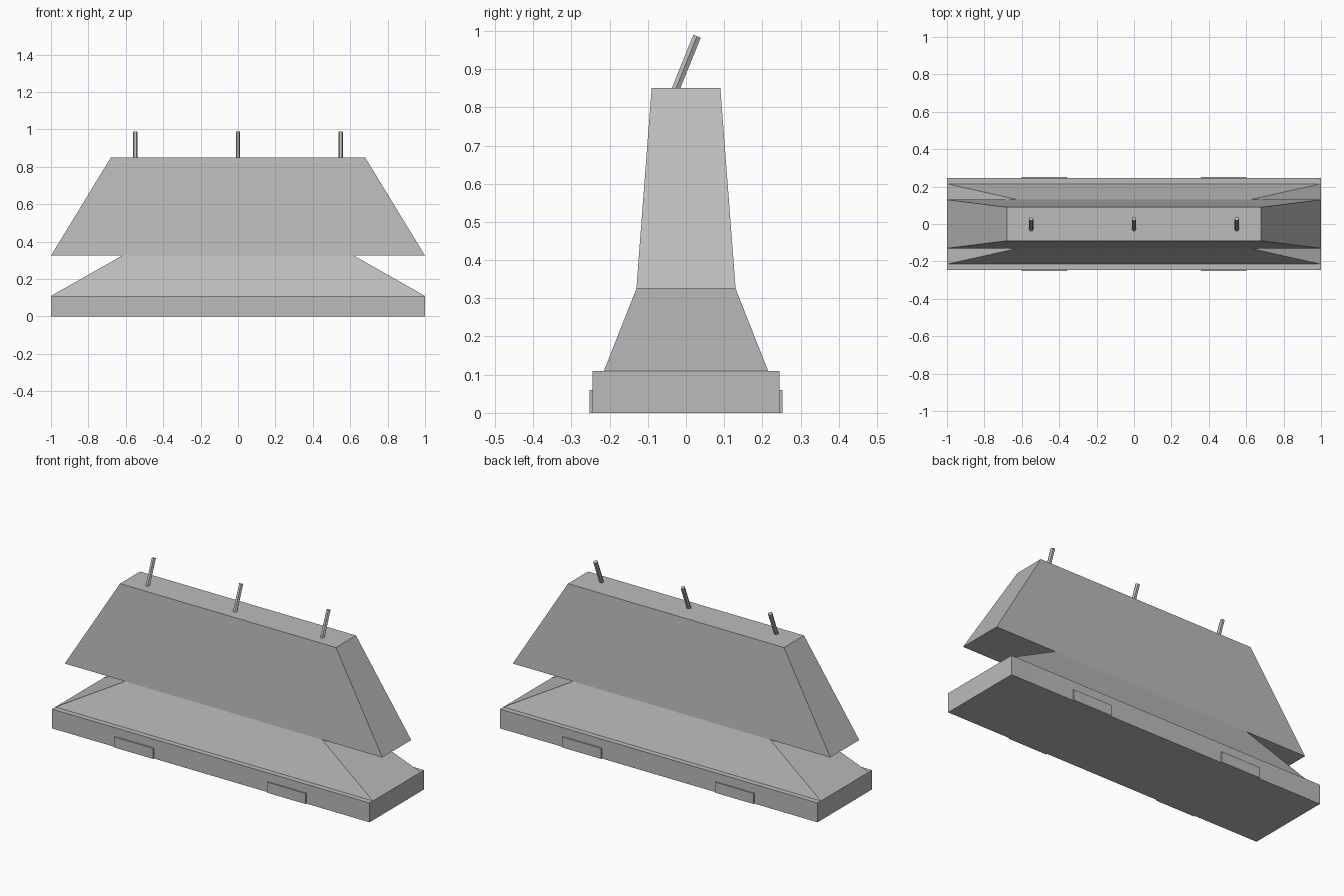
import bpy
import bmesh
from math import radians
from mathutils import Matrix, Vector

cube = bpy.data.objects.get("Cube")
if cube:
    bpy.data.objects.remove(cube, do_unlink=True)

# One flat concrete grey
grey = bpy.data.materials.new("concrete_grey")
grey.use_nodes = True
grey.diffuse_color = (0.5, 0.5, 0.5, 1)
grey.node_tree.nodes["Principled BSDF"].inputs["Base Color"].default_value = (0.5, 0.5, 0.5, 1)


def finish(name, bm):
    mesh = bpy.data.meshes.new(name)
    bmesh.ops.recalc_face_normals(bm, faces=bm.faces)
    bm.to_mesh(mesh)
    bm.free()
    mesh.materials.append(grey)
    obj = bpy.data.objects.new(name, mesh)
    bpy.context.collection.objects.link(obj)
    return obj


def tapered_block(name, z0, z1, bottom, top, centre=(0, 0)):
    """Block whose half sizes (x, y) differ between bottom and top."""
    bm = bmesh.new()
    bmesh.ops.create_cube(bm, size=2)
    for v in bm.verts:
        half, z = (top, z1) if v.co.z > 0 else (bottom, z0)
        v.co = (centre[0] + v.co.x * half[0], centre[1] + v.co.y * half[1], z)
    return finish(name, bm)


# Stacked body
tapered_block("base_slab", 0, 0.11, (1, 0.245), (1, 0.245))
tapered_block("lower_slope", 0.11, 0.325, (1, 0.215), (0.62, 0.13))
tapered_block("upper_wall", 0.325, 0.85, (1, 0.13), (0.68, 0.09))

# Shallow plates low on the front and back
for side, sy in (("front", -1), ("back", 1)):
    for hand, sx in (("right", -1), ("left", 1)):
        half = (0.122, 0.004)
        tapered_block(f"{side}_{hand}_plate", 0, 0.06, half, half,
                      (sx * 0.48, sy * 0.248))

# Leaning six-sided pins along the top
for hand, x in (("right", -0.55), ("middle", 0), ("left", 0.55)):
    bm = bmesh.new()
    bmesh.ops.create_cone(bm, cap_ends=True, segments=6,
                          radius1=0.012, radius2=0.012, depth=0.16)
    lean = Matrix.Rotation(radians(-22), 4, "X") @ Matrix.Rotation(radians(90), 4, "Z")
    bm.transform(Matrix.Translation(Vector((x, -0.001, 0.912))) @ lean)
    finish(f"{hand}_pin", bm)
